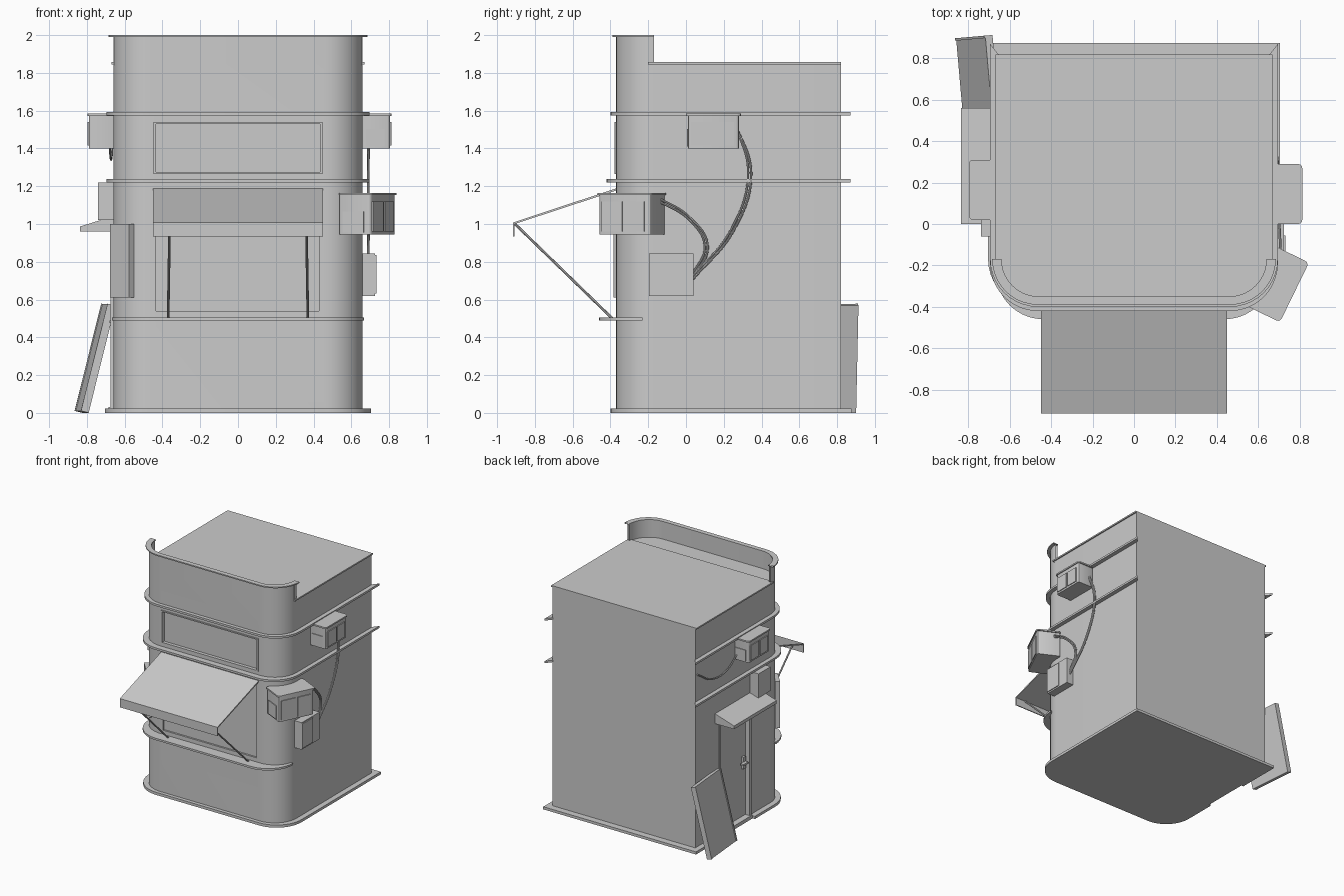
import bpy, bmesh, math
from mathutils import Matrix, Vector

if "Cube" in bpy.data.objects:
    bpy.data.objects.remove(bpy.data.objects["Cube"])

GREY = bpy.data.materials.new("plain_grey")
GREY.diffuse_color = (0.6, 0.6, 0.6, 1)
GREY.use_nodes = True
GREY.node_tree.nodes["Principled BSDF"].inputs["Base Color"].default_value = GREY.diffuse_color


def add(name, bm):
    bmesh.ops.recalc_face_normals(bm, faces=bm.faces)
    me = bpy.data.meshes.new(name)
    bm.to_mesh(me)
    bm.free()
    me.materials.append(GREY)
    ob = bpy.data.objects.new(name, me)
    bpy.context.collection.objects.link(ob)
    return ob


def activate(ob):
    bpy.ops.object.select_all(action='DESELECT')
    ob.select_set(True)
    bpy.context.view_layer.objects.active = ob


def smooth(ob):
    activate(ob)
    bpy.ops.object.shade_smooth_by_angle(angle=math.radians(30))
    return ob


def box(name, x, y, z, bevel=0.0, matrix=None):
    bm = bmesh.new()
    bmesh.ops.create_cube(bm, size=1)
    for v in bm.verts:
        v.co = [(r[0] + r[1]) / 2 + c * (r[1] - r[0]) for r, c in zip((x, y, z), v.co)]
    if bevel:  # round the upright edges only
        up = [e for e in bm.edges if abs(e.verts[0].co.z - e.verts[1].co.z) > 1e-4]
        bmesh.ops.bevel(bm, geom=up, offset=bevel, segments=3, affect='EDGES', profile=0.5)
    if matrix:
        bm.transform(matrix)
    ob = add(name, bm)
    return smooth(ob) if bevel else ob


def prism(name, pts, axis, a, b):
    """Extrude a 2D profile along x, y or z."""
    def place(p, t):
        return {'x': (t, *p), 'y': (p[0], t, p[1]), 'z': (*p, t)}[axis]
    bm = bmesh.new()
    lo = [bm.verts.new(place(p, a)) for p in pts]
    hi = [bm.verts.new(place(p, b)) for p in pts]
    bm.faces.new(lo)
    bm.faces.new(hi)
    for i in range(len(pts)):
        j = (i + 1) % len(pts)
        bm.faces.new((lo[i], lo[j], hi[j], hi[i]))
    return add(name, bm)


def outline(hx, yf, r, yl, yr=None, n=10):
    """U-shaped plan: left end, two rounded front corners, right end."""
    pts = [(-hx, yl)]
    for cx, start in ((-hx + r, 180), (hx - r, 270)):
        for i in range(n + 1):
            a = math.radians(start + 90 * i / n)
            pts.append((cx + r * math.cos(a), yf + r + r * math.sin(a)))
    pts.append((hx, yl if yr is None else yr))
    return pts


def band(name, outer, inner, z0, z1):
    """Solid strip between two matching plan lines."""
    bm = bmesh.new()
    rows = [[bm.verts.new((*o, z0)), bm.verts.new((*o, z1)),
             bm.verts.new((*i, z1)), bm.verts.new((*i, z0))] for o, i in zip(outer, inner)]
    for p, q in zip(rows, rows[1:]):
        for k in range(4):
            m = (k + 1) % 4
            bm.faces.new((p[k], p[m], q[m], q[k]))
    bm.faces.new(rows[0])
    bm.faces.new(rows[-1])
    return smooth(add(name, bm))


def tube(name, pts, radius=0.006, curved=True):
    cu = bpy.data.curves.new(name, 'CURVE')
    cu.dimensions = '3D'
    cu.bevel_depth, cu.bevel_resolution, cu.resolution_u = radius, 2, 10
    cu.use_fill_caps = True
    sp = cu.splines.new('BEZIER')
    sp.bezier_points.add(len(pts) - 1)
    for bp, p in zip(sp.bezier_points, pts):
        bp.co = p
        bp.handle_left_type = bp.handle_right_type = 'AUTO' if curved else 'VECTOR'
    cu.materials.append(GREY)
    ob = bpy.data.objects.new(name, cu)
    bpy.context.collection.objects.link(ob)
    activate(ob)
    bpy.ops.object.convert(target='MESH')
    return smooth(bpy.context.object)


# Main body with recessed windows and doorway
BX, BF, BB, R = 0.66, -0.37, 0.82, 0.2
body = prism("body", outline(BX, BF, R, BB), 'z', 0, 1.85)
cutters = [
    box("window_cut", (-0.44, 0.44), (-0.5, BF + 0.025), (1.27, 1.535)),
    box("counter_cut", (-0.433, 0.43), (-0.5, BF + 0.015), (0.54, 1.16)),
    box("door_cut", (-0.8, -BX + 0.025), (0.11, 0.5), (0.03, 0.97)),
]
for c in cutters:
    c.hide_render = True
    mod = body.modifiers.new("cut", 'BOOLEAN')
    mod.operation, mod.solver, mod.object = 'DIFFERENCE', 'EXACT', c
    activate(body)
    bpy.ops.object.modifier_apply(modifier=mod.name)
for c in cutters:
    bpy.data.objects.remove(c)
smooth(body)

# Raised frame around the upper window
for s in (-1, 1):
    box("window_frame_side", sorted((s * 0.435, s * 0.447)), (BF - 0.008, BF + 0.02), (1.265, 1.54))
for z in (1.265, 1.53):
    box("window_frame_rail", (-0.447, 0.447), (BF - 0.008, BF + 0.02), (z, z + 0.01))

# Roof sheet and front parapet with cap
prism("roof_sheet", [(-0.67, -0.2), (0.67, -0.2), (0.67, BB), (-0.67, BB)], 'z', 1.845, 1.857)
band("parapet", outline(BX, BF, R, -0.2), outline(0.645, BF + 0.015, 0.185, -0.2), 1.84, 1.995)
band("parapet_cap", outline(0.685, -0.39, 0.22, -0.2), outline(0.64, -0.35, 0.18, -0.2), 1.99, 2.0)

# Wrap-around trim bands with mitred back ends
for name, hx, yf, z in (("upper_trim", 0.695, -0.40, 1.575), ("middle_trim", 0.695, -0.42, 1.22)):
    band(name, outline(hx, yf, R + 0.03, 0.87), outline(BX - 0.005, BF + 0.005, R, BB), z, z + 0.017)
smooth(prism("counter_ledge", outline(0.668, -0.46, 0.23, -0.24), 'z', 0.49, 0.506))

# Base trim, open at the doorway
band("base_trim",
     outline(0.705, -0.40, R + 0.03, 0.1, 0.875) + [(-0.705, 0.875), (-0.705, 0.5)],
     outline(0.65, -0.36, R, 0.1, 0.81) + [(-0.65, 0.81), (-0.65, 0.5)], 0, 0.022)

# Front awning and its struts
prism("awning", [(-0.36, 1.192), (-0.915, 1.008), (-0.915, 0.935), (-0.907, 0.935),
                 (-0.907, 1.0), (-0.36, 1.18)], 'x', -0.45, 0.45)
for s in (-1, 1):
    tube("awning_strut", [(s * 0.362, -0.905, 1.0), (s * 0.37, -0.385, 0.495)], 0.007, False)

# Door with frame, handle and canopy
box("door_post", (-0.675, -0.63), (0.1, 0.125), (0.0, 0.97))
box("door_post", (-0.665, -0.63), (0.495, 0.51), (0.0, 0.97))
box("door_sill", (-0.685, -0.62), (0.1, 0.5), (0.0, 0.03))
box("door_handle_plate", (-0.655, -0.63), (0.145, 0.175), (0.43, 0.53))
box("door_handle", (-0.68, -0.65), (0.15, 0.21), (0.475, 0.49))
prism("door_canopy", [(-0.65, 1.045), (-0.836, 0.987), (-0.836, 0.96), (-0.65, 0.96)],
      'y', 0.0, 0.56)
box("door_meter_box", (-0.74, -0.65), (-0.06, 0.1), (1.02, 1.22))

# Leaning board beside the door
lean = (Matrix.Translation((-0.825, 0.705, 0.005)) @ Matrix.Rotation(math.radians(5), 4, 'Z')
        @ Matrix.Rotation(math.radians(14), 4, 'Y'))
box("leaning_board", (-0.018, 0.018), (-0.195, 0.195), (0.0, 0.585), 0, lean)
for s in (-1, 1):
    box("board_edge", (-0.024, -0.016), sorted((s * 0.183, s * 0.195)), (0.0, 0.585), 0, lean)

# Plate box on the left front corner
corner = Matrix.Translation((-0.615, -0.315, 0)) @ Matrix.Rotation(math.radians(-48), 4, 'Z')
box("corner_panel", (-0.075, 0.075), (-0.018, 0.02), (0.61, 1.0), 0, corner)


def cooling_unit(name, matrix, depth, half, z0, z1):
    """Wall unit facing local +x, with lid and face panels."""
    box(name, (-depth, 0), (-half, half), (z0, z1 - 0.01), 0.015, matrix)
    box(name + "_lid", (-depth, 0.008), (-half - 0.01, half + 0.01), (z1 - 0.012, z1), 0.02, matrix)
    for a, b in ((-0.88, -0.06), (0.06, 0.8)):
        box(name + "_face_panel", (-0.01, 0.007), (a * half, b * half), (z0 + 0.015, z1 - 0.045), 0, matrix)
    box(name + "_side_panel", (-depth * 0.85, -depth * 0.2), (-half - 0.006, -half + 0.01),
        (z0 + 0.01, z0 + (z1 - z0) * 0.55), 0, matrix)


cooling_unit("right_cooling_unit", Matrix.Translation((0.805, 0.145, 0)), 0.15, 0.135, 1.4, 1.585)
cooling_unit("left_cooling_unit", Matrix.Translation((-0.79, 0.165, 0))
             @ Matrix.Rotation(math.pi, 4, 'Z'), 0.14, 0.135, 1.4, 1.585)
cooling_unit("corner_cooling_unit", Matrix.Translation((0.768, -0.327, 0))
             @ Matrix.Rotation(math.radians(-26), 4, 'Z'), 0.19, 0.15, 0.945, 1.165)

# Junction box on the right wall
box("junction_box", (0.65, 0.725), (-0.195, 0.04), (0.62, 0.845))
box("junction_box_door", (0.72, 0.732), (-0.195, -0.055), (0.632, 0.836))

# Cables
for k in (0, 0.016):
    tube("long_cable", [(0.69 + k / 2, 0.26, 1.535), (0.69, 0.345 - k, 1.27),
                        (0.69, 0.255 - k, 0.97), (0.69, 0.03, 0.70 + k)])
    tube("short_cable", [(0.71, -0.17, 1.15 - k), (0.70, 0.02, 1.035 - k),
                         (0.69, 0.115 - k, 0.88), (0.69, 0.03, 0.71 + k)])
tube("left_cable", [(-0.68, 0.29, 1.45), (-0.675, 0.42, 1.36), (-0.67, 0.6, 1.35), (-0.665, 0.8, 1.46)])
